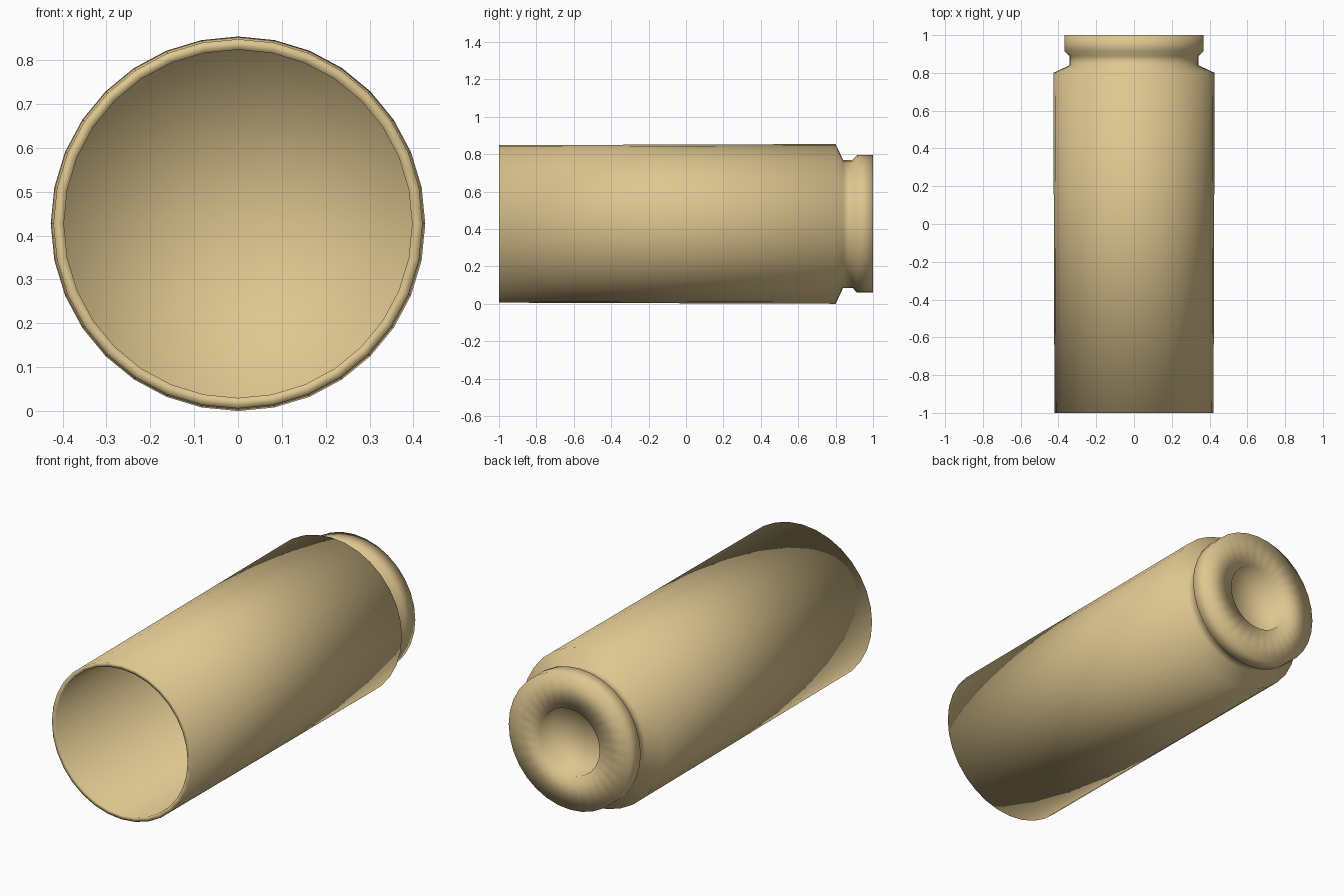
import bpy, bmesh, math

if "Cube" in bpy.data.objects:
    bpy.data.objects.remove(bpy.data.objects["Cube"])

SIDES = 32
AXIS_Z = 0.427

# (radius, y) from the closed inner floor, round the lip, along the outside,
# over the groove and rim, and into the pocket at the back
PROFILE = [
    (0.0, 0.76), (0.397, 0.76),                  # inner floor and wall
    (0.397, -1.0), (0.421, -1.0),                # open mouth lip
    (0.427, 0.80),                               # body
    (0.342, 0.84), (0.342, 0.89),                # extractor groove
    (0.368, 0.915), (0.368, 1.0),                # rim
    (0.18, 1.0), (0.18, 0.90), (0.0, 0.90),      # back face and pocket
]


def lathe(name, profile, material):
    """Revolve a profile around the y axis."""
    bm = bmesh.new()
    verts = [bm.verts.new((0, y, AXIS_Z + r)) for r, y in profile]
    edges = [bm.edges.new(pair) for pair in zip(verts, verts[1:])]
    bmesh.ops.spin(bm, geom=verts + edges, cent=(0, 0, AXIS_Z), axis=(0, 1, 0),
                   angle=math.tau, steps=SIDES, use_duplicate=False)
    bmesh.ops.remove_doubles(bm, verts=bm.verts, dist=0.0005)
    bmesh.ops.recalc_face_normals(bm, faces=bm.faces)
    for face in bm.faces:
        face.smooth = True
    mesh = bpy.data.meshes.new(name)
    bm.to_mesh(mesh)
    bm.free()
    mesh.materials.append(material)
    obj = bpy.data.objects.new(name, mesh)
    bpy.context.collection.objects.link(obj)
    return obj


brass = bpy.data.materials.new("pale_brass")
brass.diffuse_color = (0.73, 0.565, 0.28, 1.0)
brass.use_nodes = True
brass.node_tree.nodes["Principled BSDF"].inputs["Base Color"].default_value = brass.diffuse_color
lathe("shell_casing", PROFILE, brass)
